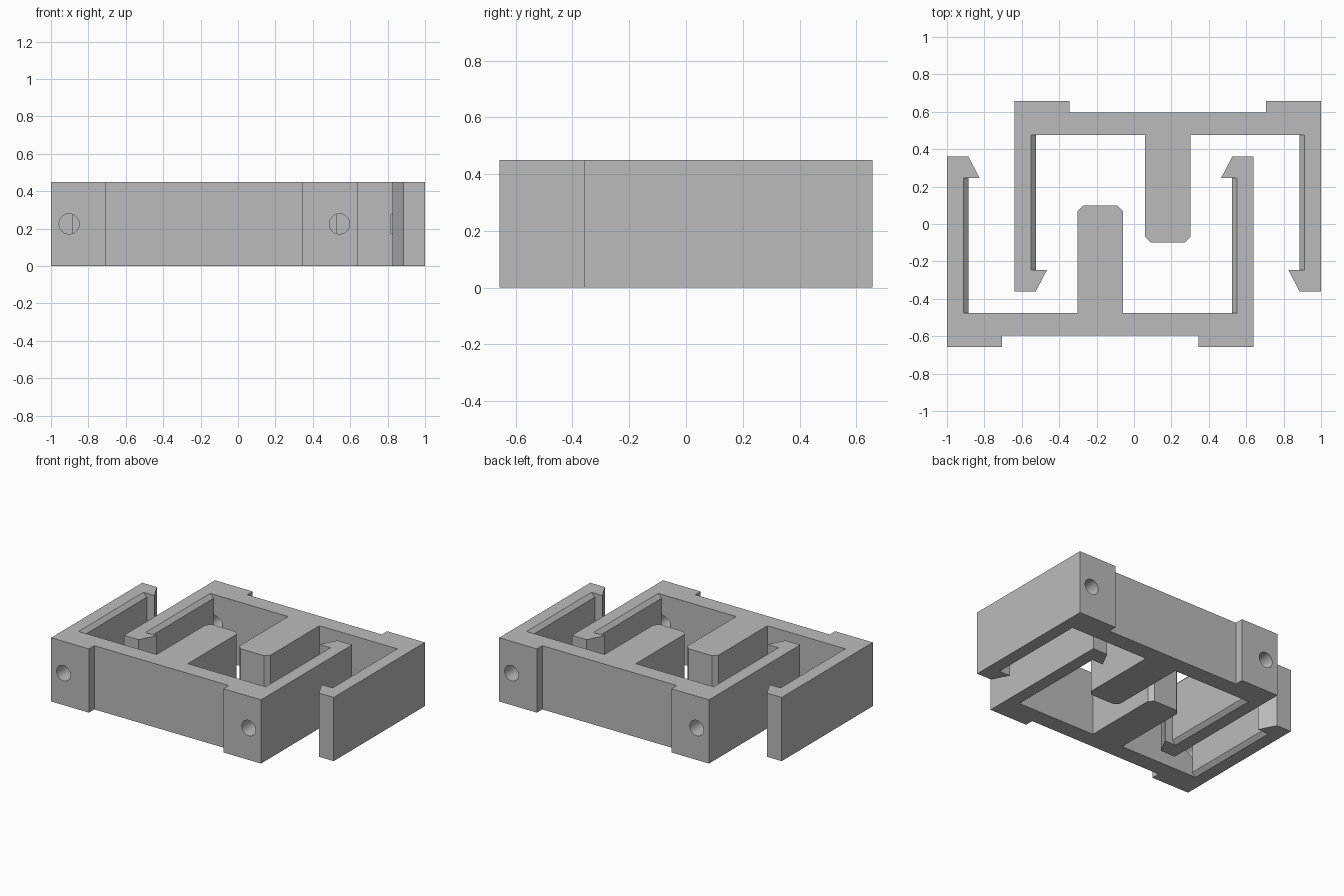
import bpy, bmesh, math
from mathutils import Vector, Matrix

cube = bpy.data.objects.get("Cube")
if cube:
    bpy.data.objects.remove(cube, do_unlink=True)

HEIGHT, CENTRE = 0.45, -0.18
WALL, HOOK = -0.477, 0.245      # inner wall face and hook underside

grey = bpy.data.materials.new("plain grey")
grey.use_nodes = True
colour = (0.5, 0.5, 0.5, 1)
grey.diffuse_color = colour
grey.node_tree.nodes["Principled BSDF"].inputs["Base Color"].default_value = colour


def prism(name, points, low, high, axis):
    """Extrude a closed outline along z, or an x-z outline along y."""
    place = (lambda a, b, c: Vector((a, b, c))) if axis == "z" else (lambda a, b, c: Vector((a, c, b)))
    bm = bmesh.new()
    ends = [[bm.verts.new(place(a, b, c)) for a, b in points] for c in (low, high)]
    bm.faces.new(ends[0])
    bm.faces.new(ends[1])
    n = len(points)
    for i in range(n):
        j = (i + 1) % n
        bm.faces.new((ends[0][i], ends[0][j], ends[1][j], ends[1][i]))
    bmesh.ops.recalc_face_normals(bm, faces=bm.faces)
    mesh = bpy.data.meshes.new(name)
    bm.to_mesh(mesh)
    bm.free()
    obj = bpy.data.objects.new(name, mesh)
    bpy.context.collection.objects.link(obj)
    return obj


def polygon(x, z, radius, sides):
    steps = [2 * math.pi * (i + 0.5) / sides for i in range(sides)]
    return [(x + radius * math.cos(a), z + radius * math.sin(a)) for a in steps]


# Clip outline: one half from the foot round to the tongue, then mirrored
half = [(0.525, -0.597), (0.525, -0.657), (0.82, -0.657), (0.82, 0.36),
        (0.705, 0.36), (0.645, HOOK), (0.704, HOOK), (0.704, WALL),
        (0.122, WALL), (0.122, 0.068), (0.092, 0.098)]
outline = [(CENTRE + x, y) for x, y in half]
outline += [(CENTRE - x, y) for x, y in reversed(half)]
front_clip = prism("front_clip", outline, 0, HEIGHT, "z")
front_clip.data.materials.append(grey)

# Screw holes, nut pockets and chamfers on the inner arm edges
cutters = []
for side in (-1, 1):
    x = CENTRE + side * 0.723
    cutters.append(prism("screw_hole", polygon(x, HEIGHT / 2, 0.054, 32), -0.7, -0.52, "y"))
    cutters.append(prism("nut_pocket", polygon(x, HEIGHT / 2, 0.099, 6), -0.537, WALL, "y"))
    for end in (-1, 1):
        wedge = [(0.694, 0.188), (0.741, 0.235), (0.694, 0.235)]
        points = [(CENTRE + side * u, HEIGHT / 2 + end * v) for u, v in wedge]
        cutters.append(prism("arm_chamfer", points, WALL, HOOK, "y"))

for cutter in cutters:
    cutter.hide_render = True
    cut = front_clip.modifiers.new(cutter.name, "BOOLEAN")
    cut.operation = "DIFFERENCE"
    cut.solver = "EXACT"
    cut.object = cutter

# Bake the cuts and drop the cutters
graph = bpy.context.evaluated_depsgraph_get()
baked = bpy.data.meshes.new_from_object(front_clip.evaluated_get(graph))
front_clip.modifiers.clear()
front_clip.data = baked
for cutter in cutters:
    bpy.data.objects.remove(cutter, do_unlink=True)

# Matching clip, turned half way round
back_clip = bpy.data.objects.new("back_clip", baked.copy())
back_clip.data.transform(Matrix.Rotation(math.pi, 4, "Z"))
bpy.context.collection.objects.link(back_clip)

# Smooth only the hole walls
for clip in (front_clip, back_clip):
    bpy.ops.object.select_all(action="DESELECT")
    clip.select_set(True)
    bpy.context.view_layer.objects.active = clip
    bpy.ops.object.shade_smooth_by_angle(angle=math.radians(25))
